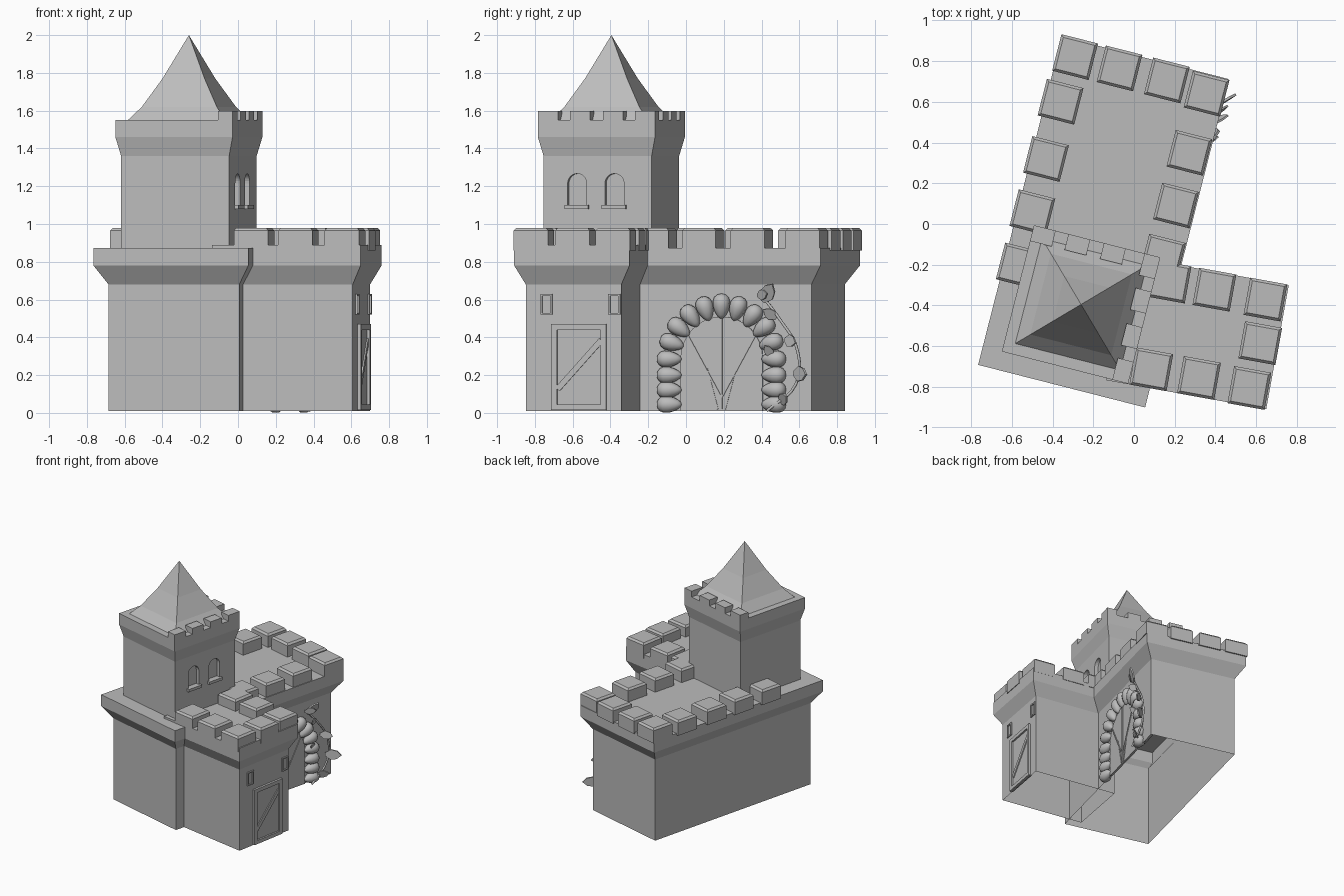
import bpy, bmesh, math
from mathutils import Matrix, Vector

if "Cube" in bpy.data.objects:
    bpy.data.objects.remove(bpy.data.objects["Cube"])

stone = bpy.data.materials.new("stone grey")
stone.diffuse_color = (0.5, 0.5, 0.5, 1)
stone.use_nodes = True
stone.node_tree.nodes["Principled BSDF"].inputs["Base Color"].default_value = stone.diffuse_color


def frame(x, y, deg):
    return Matrix.Translation((x, y, 0)) @ Matrix.Rotation(math.radians(deg), 4, 'Z')


def wall(M, u):
    """Plane of the right-hand wall: a runs along the wall, b goes up, c points out."""
    return M @ Matrix(((0, 0, 1, u), (1, 0, 0, 0), (0, 1, 0, 0), (0, 0, 0, 1)))


def finish(name, bm, M, smooth=False):
    bm.transform(M)
    bmesh.ops.recalc_face_normals(bm, faces=bm.faces)
    me = bpy.data.meshes.new(name)
    bm.to_mesh(me)
    bm.free()
    me.materials.append(stone)
    for p in me.polygons:
        p.use_smooth = smooth
    ob = bpy.data.objects.new(name, me)
    bpy.context.collection.objects.link(ob)
    return ob


def loft(name, M, rings, bottom=False, cx=0, cy=0):
    """Stack of rectangles (half width, half depth, z); zero width makes a point."""
    bm = bmesh.new()
    prev = None
    for w, d, z in rings:
        if w == 0:
            tip = bm.verts.new((cx, cy, z))
            for i in range(4):
                bm.faces.new((prev[i], prev[(i + 1) % 4], tip))
            return finish(name, bm, M)
        cur = [bm.verts.new((cx + sx * w, cy + sy * d, z))
               for sx, sy in ((-1, -1), (1, -1), (1, 1), (-1, 1))]
        if prev:
            for i in range(4):
                j = (i + 1) % 4
                bm.faces.new((prev[i], prev[j], cur[j], cur[i]))
        elif bottom:
            bm.faces.new(cur[::-1])
        prev = cur
    bm.faces.new(prev)
    return finish(name, bm, M)


def prism(name, F, pts, c0, c1):
    bm = bmesh.new()
    lo = [bm.verts.new((a, b, c0)) for a, b in pts]
    hi = [bm.verts.new((a, b, c1)) for a, b in pts]
    bm.faces.new(lo[::-1])
    bm.faces.new(hi)
    for i in range(len(pts)):
        j = (i + 1) % len(pts)
        bm.faces.new((lo[i], lo[j], hi[j], hi[i]))
    return finish(name, bm, F)


def bar(name, F, p, q, w, c1):
    p, q = Vector(p), Vector(q)
    n = (q - p).orthogonal().normalized() * w / 2
    return prism(name, F, [p - n, q - n, q + n, p + n], -0.01, c1)


def rect_frame(name, F, a0, a1, b0, b1, w, c):
    h = w / 2
    for a in (a0 + h, a1 - h):
        bar(name + "_side", F, (a, b0), (a, b1), w, c)
    for b in (b0 + h, b1 - h):
        bar(name + "_rail", F, (a0, b), (a1, b), w, c)


def arch(a, b0, spring, r, n=12):
    return [(a - r, b0), (a + r, b0)] + [
        (a + r * math.cos(math.pi * i / n), spring + r * math.sin(math.pi * i / n))
        for i in range(n + 1)]


MAIN = frame(-0.15, 0.01, -14.3)
WING = frame(0.311, -0.533, -10.3)
TOWER = frame(-0.26, -0.395, -14.3)

# Walls, flaring out under the roof platform, open underneath
loft("main_hall", MAIN, [(.357, .766, .01), (.357, .766, .68), (.423, .832, .78), (.423, .832, .873)])
loft("side_wing", WING, [(.348, .257, .01), (.348, .257, .68), (.4, .31, .78), (.4, .31, .89)])
tower = loft("tower", TOWER, [(.295, .295, .86), (.295, .295, 1.36), (.32, .32, 1.46), (.32, .32, 1.55)], True)
loft("spire", TOWER, [(.27, .27, 1.545), (.205, .205, 1.62), (.115, .115, 1.77), (0, 0, 2)])


# Battlements
def merlon(M, u, v):
    h = .0925
    loft("merlon", M, [(h, h, .86), (h, h, .965), (h - .013, h - .013, .98)], True, u, v)


for u, v in ((-.335, .75), (-.11, .75), (.13, .75), (.335, .735), (-.35, .52), (-.35, .23),
             (-.35, -.04), (-.35, -.31), (.325, .433), (.325, .166), (.325, -.093)):
    merlon(MAIN, u, v)
for u, v in ((-.179, .222), (.045, .222), (.3, .219), (.313, .004), (.3, -.222), (.048, -.218), (-.19, -.218)):
    merlon(WING, u, v)
for t in (-.265, -.09, .09, .265):
    loft("tower_merlon", TOWER, [(.04, .055, 1.54), (.04, .055, 1.598)], True, .28, t)
    if t < .2:
        loft("tower_merlon", TOWER, [(.055, .04, 1.54), (.055, .04, 1.598)], True, t, .28)

# Tower windows: arched recesses with sills
FT = wall(TOWER, .295)
for a in (-.112, .092):
    cut = prism("window_cutter", FT, arch(a, 1.1, 1.215, .052), -.03, .05)
    cut.hide_render = True
    mod = tower.modifiers.new("cut", 'BOOLEAN')
    mod.operation, mod.object, mod.solver = 'DIFFERENCE', cut, 'EXACT'
    bpy.context.view_layer.objects.active = tower
    bpy.ops.object.modifier_apply(modifier=mod.name)
    bpy.data.objects.remove(cut)
    bar("window_sill", FT, (a - .065, 1.09), (a + .065, 1.09), .022, .02)

# Wing door with brace, and two slit windows
FW = wall(WING, .348)
prism("door_panel", FW, [(-.117, .02), (.178, .02), (.178, .47), (-.117, .47)], -.01, .004)
rect_frame("door_frame", FW, -.117, .178, .015, .47, .03, .018)
bar("door_brace", FW, (-.085, .125), (.15, .385), .03, .012)
for a in (-.145, .22):
    rect_frame("slit_frame", FW, a - .032, a + .032, .52, .63, .01, .01)

# Gate leaves with braces
FG = wall(MAIN, .357)
GA = .277
prism("gate_leaves", FG, arch(GA, .01, .285, .225, 16), -.01, .008)
bar("gate_seam", FG, (GA, .02), (GA, .5), .008, .014)
for s in (-1, 1):
    bar("gate_brace", FG, (GA, .08), (GA + s * .19, .42), .008, .014)
    bar("gate_brace", FG, (GA + s * .02, .02), (GA + s * .08, .24), .006, .012)


# Ring of rounded stones round the gate
def lump(a, b, ang):
    bm = bmesh.new()
    bmesh.ops.create_uvsphere(bm, u_segments=10, v_segments=8, radius=1)
    for vert in bm.verts:
        x, y, z = vert.co
        k = 1 + .3 * z
        vert.co = (z * .067, x * .045 * k, y * .045 * k)
    finish("gate_stone", bm, FG @ Matrix.Translation((a, b, .01)) @ Matrix.Rotation(ang, 4, 'Z'), True)


for i in range(11):
    t = math.pi * i / 10
    lump(GA + .285 * math.cos(t), .285 + .28 * math.sin(t), t)
for b in (.2, .122, .045):
    lump(GA - .285, b, math.pi)
    lump(GA + .285, b, 0)

# Climbing vine and leaves
cu = bpy.data.curves.new("vine", 'CURVE')
cu.dimensions, cu.bevel_depth, cu.bevel_resolution = '3D', .008, 1
sp = cu.splines.new('BEZIER')
path = ((.535, .01, .05), (.69, .15, .04), (.70, .33, .04), (.60, .5, .04), (.5, .62, .02))
sp.bezier_points.add(len(path) - 1)
for bp, p in zip(sp.bezier_points, path):
    bp.co = FG @ Vector(p)
    bp.handle_left_type = bp.handle_right_type = 'AUTO'
sp.resolution_u = 5
cu.materials.append(stone)
vine = bpy.data.objects.new("vine", cu)
bpy.context.collection.objects.link(vine)
bpy.context.view_layer.objects.active = vine
vine.select_set(True)
bpy.ops.object.convert(target='MESH')

LEAF = [(0, -.012), (.045, -.04), (.09, -.032), (.125, 0), (.09, .032), (.045, .04), (0, .012)]
for a, b, ang, tilt, s in ((.51, .59, 55, 25, 1), (.48, .62, 10, 40, .7), (.58, .5, 140, 30, .7),
                           (.63, .39, -15, 40, .8), (.68, .21, -5, 45, 1), (.6, .06, 25, 50, .8),
                           (.56, .3, 120, 30, .6)):
    L = (FG @ Matrix.Translation((a, b, .03)) @ Matrix.Rotation(math.radians(ang), 4, 'Z')
         @ Matrix.Rotation(math.radians(-tilt), 4, 'Y') @ Matrix.Scale(s, 4))
    prism("leaf", L, LEAF, -.006, .006)
